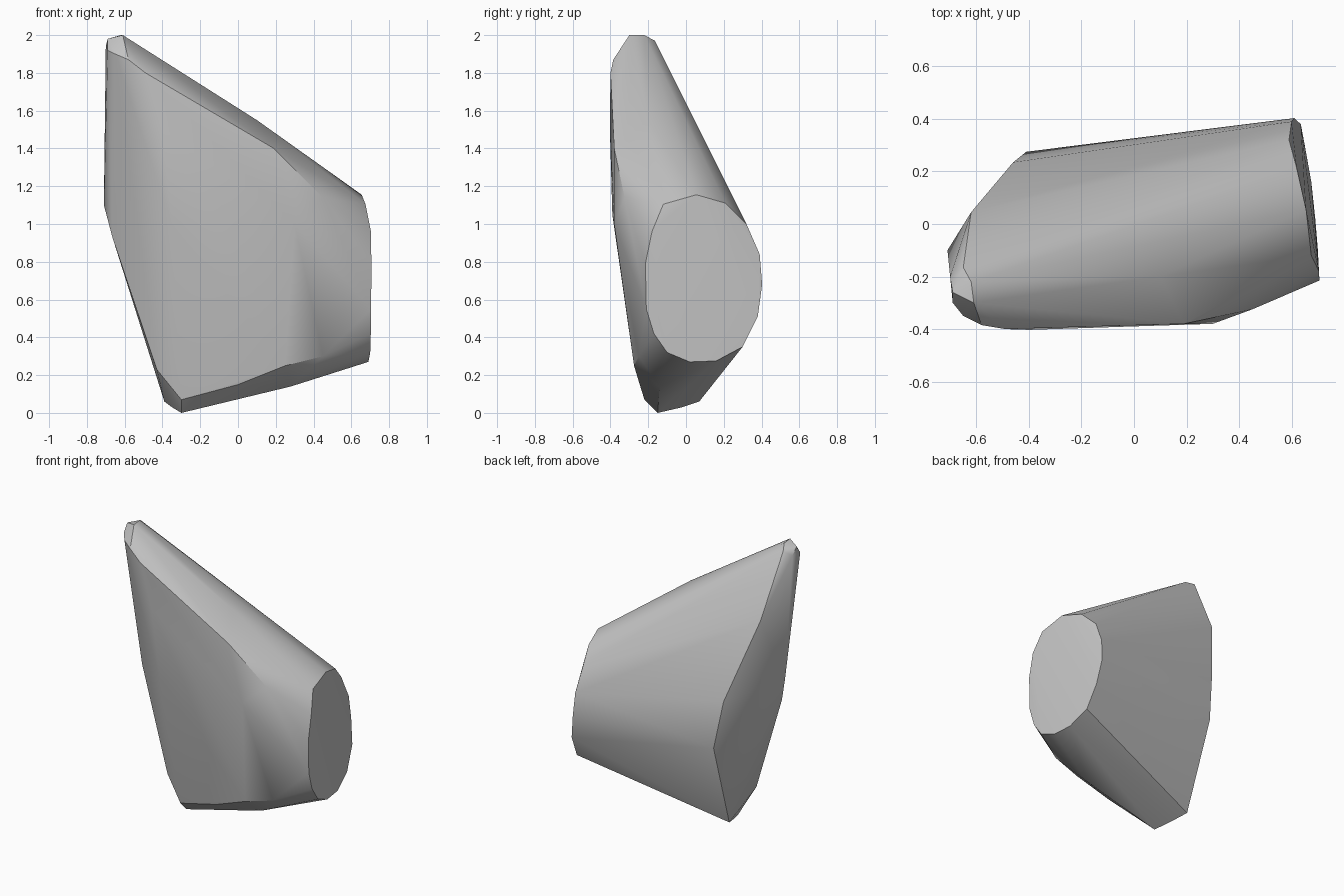
import bpy
import bmesh
import math

# Remove the default cube only
default_cube = bpy.data.objects.get("Cube")
if default_cube:
    bpy.data.objects.remove(default_cube, do_unlink=True)


def make_material(name, color):
    material = bpy.data.materials.new(name)
    material.use_nodes = True
    material.diffuse_color = color
    material.node_tree.nodes["Principled BSDF"].inputs["Base Color"].default_value = color
    return material


def make_hull(name, sections, material):
    """Stretch one convex skin over all the section outlines."""
    bm = bmesh.new()
    for section in sections:
        for point in section:
            bm.verts.new(point)
    result = bmesh.ops.convex_hull(bm, input=list(bm.verts))
    spare = {v for key in ("geom_interior", "geom_unused")
             for v in result[key] if isinstance(v, bmesh.types.BMVert)}
    bmesh.ops.delete(bm, geom=list(spare), context="VERTS")

    # Merge the nearly flat triangles into clean faces
    bmesh.ops.dissolve_limit(bm, angle_limit=math.radians(.8),
                             verts=list(bm.verts), edges=list(bm.edges))
    bmesh.ops.recalc_face_normals(bm, faces=list(bm.faces))

    mesh = bpy.data.meshes.new(name)
    bm.to_mesh(mesh)
    bm.free()
    mesh.materials.append(material)
    hull = bpy.data.objects.new(name, mesh)
    bpy.context.collection.objects.link(hull)
    return hull


# Outline of the slanted oval end
oval_end = [(.655, .055, 1.155), (.62, .21, 1.11), (.59, .32, 1),
            (.6, .39, .84), (.61, .403, .68), (.635, .38, .51),
            (.65, .3, .35), (.675, .16, .275), (.69, .02, .27),
            (.7, -.1, .32), (.703, -.17, .42), (.705, -.21, .55),
            (.706, -.215, .79), (.704, -.18, .96), (.675, -.12, 1.105)]

# Small blunt tip at the top
tip = [(-.62, -.22, 2), (-.61, -.3, 2), (-.69, -.26, 1.98),
       (-.7, -.2, 1.94), (-.65, -.165, 1.97), (-.69, -.3, 1.92),
       (-.65, -.35, 1.9), (-.58, -.385, 1.87), (-.49, -.4, 1.8)]

# Narrow side opposite the oval end
narrow_side = [(-.41, .275, .67), (-.46, .235, 1), (-.62, .045, 1.55),
               (-.71, -.1, 1.1), (-.665, -.13, .93), (-.43, -.18, .23)]

# Lower edge, from the back corner round to the front
foot = [(-.39, .07, .06), (-.35, -.02, .03), (-.3, -.15, 0),
        (-.3, -.22, .07), (.28, -.14, .14), (0, -.245, .15),
        (.25, -.275, .25), (.45, -.25, .3)]

# Gentle bulge of the front and the sloping top ridge
front_bulge = [(.1, -.2, 1.55), (.45, -.325, 1.14), (.19, -.38, 1.4),
               (.3, -.38, 1), (-.05, -.39, 1.05),
               (-.4, -.403, 1.5), (-.35, -.38, 1)]

grey = make_material("plain grey", (.55, .55, .55, 1))
body = make_hull("tapered_body",
                 (oval_end, tip, narrow_side, foot, front_bulge), grey)

# Smooth sides with crisp rims
bpy.ops.object.select_all(action="DESELECT")
body.select_set(True)
bpy.context.view_layer.objects.active = body
bpy.ops.object.shade_smooth_by_angle(angle=math.radians(30))
